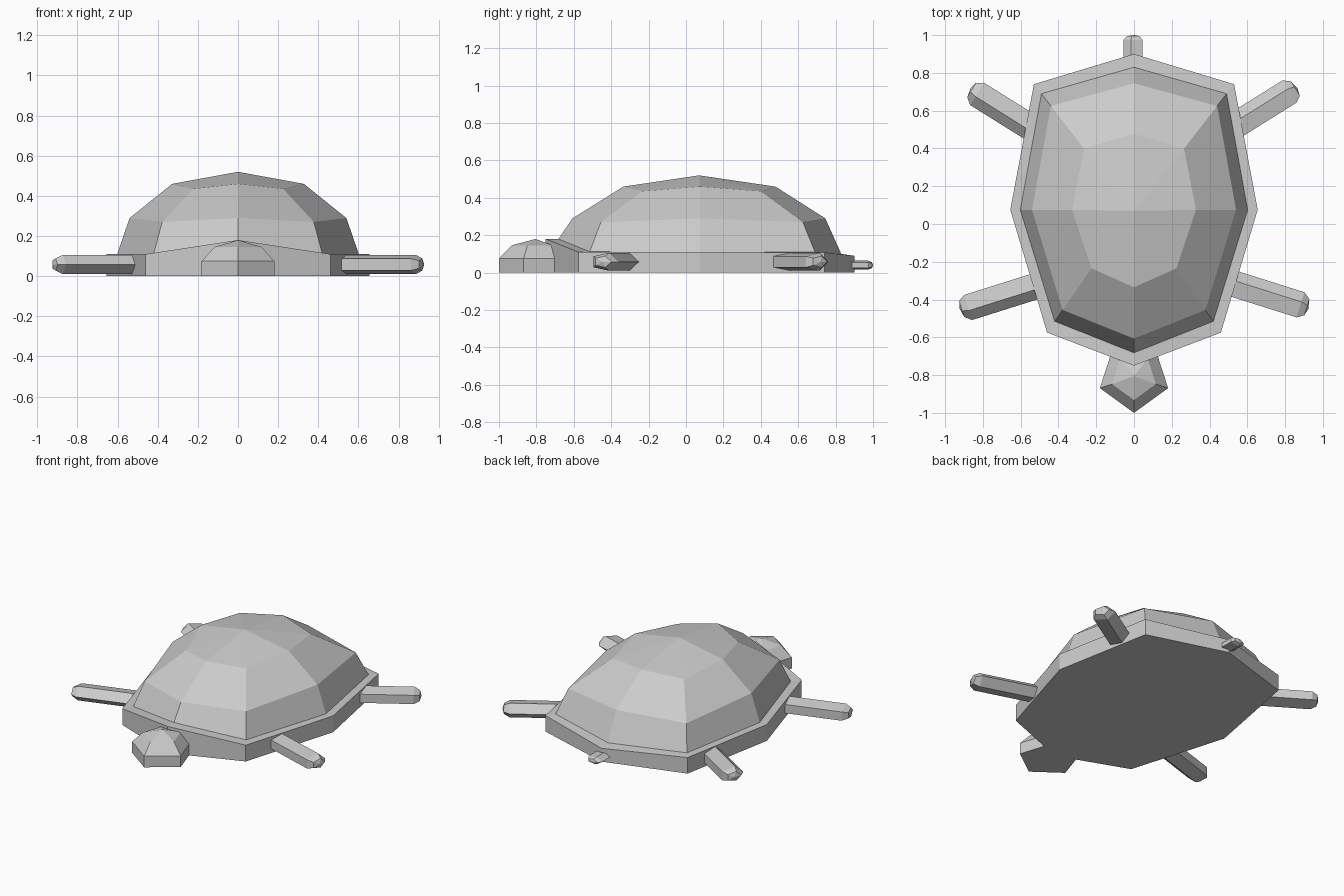
import bpy, bmesh
from math import sin, cos, pi, radians
from mathutils import Vector

if "Cube" in bpy.data.objects:
    bpy.data.objects.remove(bpy.data.objects["Cube"])


def make_object(name, rings, tip):
    """Loft equal-sized rings, cap the start flat, close the end on a tip."""
    bm = bmesh.new()
    loops = [[bm.verts.new(p) for p in ring] for ring in rings]
    n = len(rings[0])
    bm.faces.new(loops[0])
    for a, b in zip(loops, loops[1:]):
        for i in range(n):
            j = (i + 1) % n
            bm.faces.new((a[i], a[j], b[j], b[i]))
    apex = bm.verts.new(tip)
    for i in range(n):
        bm.faces.new((loops[-1][i], loops[-1][(i + 1) % n], apex))
    bmesh.ops.recalc_face_normals(bm, faces=bm.faces)
    mesh = bpy.data.meshes.new(name)
    bm.to_mesh(mesh)
    bm.free()
    obj = bpy.data.objects.new(name, mesh)
    bpy.context.collection.objects.link(obj)
    return obj


def mirrored(half):
    """Five points back to front on +x become a full eight-sided ring."""
    return half + [(-x, y, z) for x, y, z in reversed(half[1:-1])]


def limb(name, end, angle, start, wide, high, z, cap, tip):
    """Five-sided rod with a blunt faceted end, pointing along angle."""
    d = Vector((cos(angle), sin(angle), 0))
    side = Vector((-d.y, d.x, 0))
    e = Vector((end[0], end[1], z))

    def ring(along, scale):
        return [e + d * along + side * (wide * scale * cos(i * 2 * pi / 5))
                + Vector((0, 0, high * scale * sin(i * 2 * pi / 5)))
                for i in range(5)]
    make_object(name, [ring(-start, 1), ring(0, 1), ring(cap, 0.64)], e + d * tip)


# Shell: flat underside, upright rim, flat lip and faceted dome
outer = [(0, .9, .09), (.53, .74, .108), (.655, .075, .11), (.46, -.575, .11), (0, -.75, .18)]
lip = [(0, .83, .1), (.49, .69, .11), (.602, .075, .11), (.42, -.515, .112), (0, -.682, .18)]
middle = [(0, .745, .29), (.44, .625, .27), (.54, .075, .29), (.378, -.455, .27), (0, -.607, .29)]
upper = [(0, .478, .46), (.265, .4, .435), (.328, .075, .46), (.225, -.235, .435), (0, -.335, .46)]
floor = [(x, y, 0) for x, y, z in outer]
make_object("shell", [mirrored(r) for r in (floor, outer, lip, middle, upper)], (0, .07, .52))


# Head: five-sided drum with a faceted cap
def head_ring(r, z):
    return [(r * cos(-pi / 2 + i * 2 * pi / 5), -.81 + r * sin(-pi / 2 + i * 2 * pi / 5), z)
            for i in range(5)]


make_object("head", [head_ring(.19, 0), head_ring(.19, .075), head_ring(.122, .146)], (0, -.805, .18))

# Legs
for side, word in ((1, "right"), (-1, "left")):
    for part, x, y, a in (("front", .88, -.435, -17.5), ("back", .827, .695, 32)):
        angle = radians(a if side > 0 else 180 - a)
        limb(f"{part}_{word}_leg", (side * x, y), angle, .48, .077, .05, .058, .035, .045)

# Tail
limb("tail", (0, .975), pi / 2, .2, .055, .025, .04, .02, .025)
